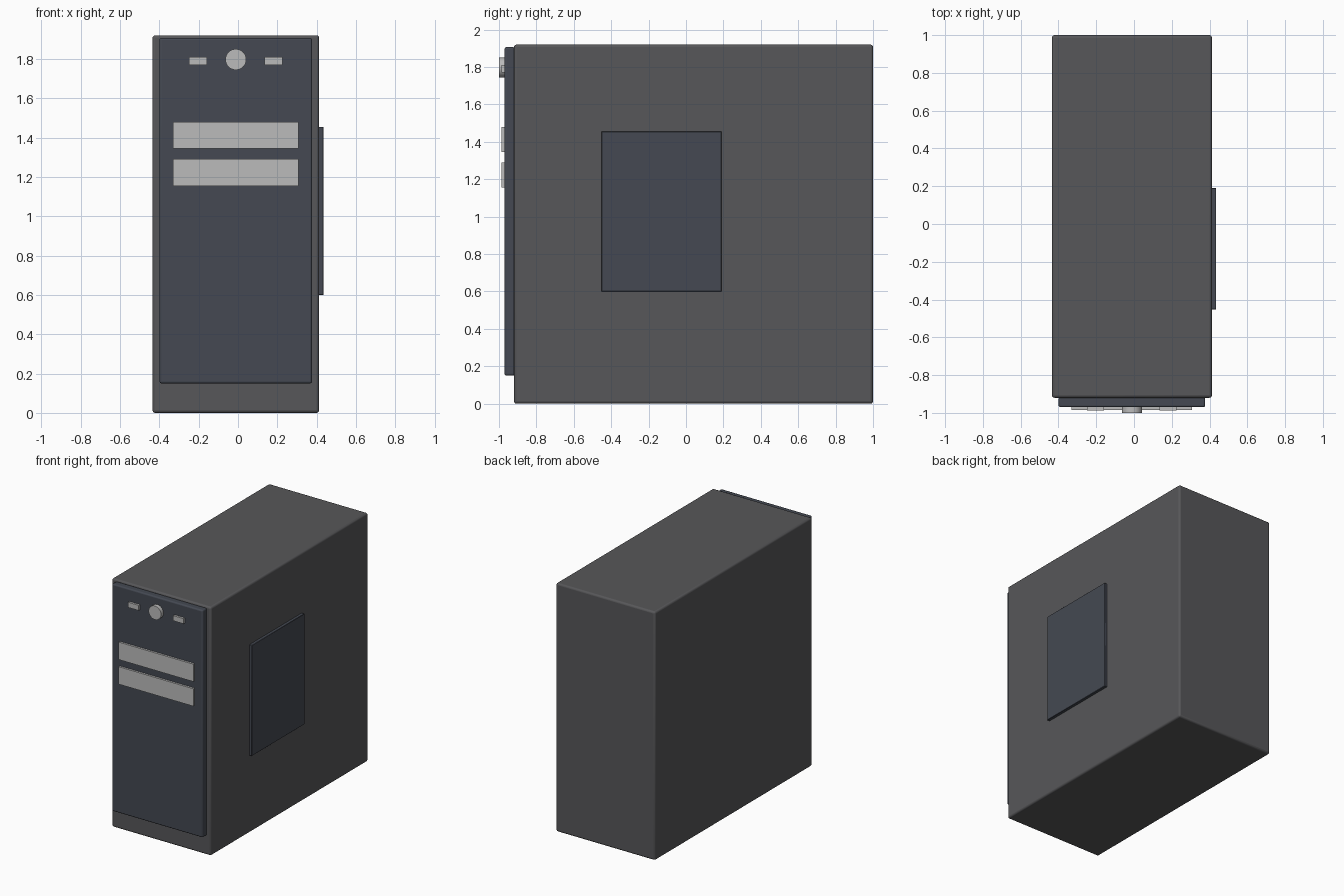
import bpy, math

if "Cube" in bpy.data.objects:
    bpy.data.objects.remove(bpy.data.objects["Cube"])


def material(name, rgb):
    m = bpy.data.materials.new(name)
    m.diffuse_color = (*rgb, 1)
    m.use_nodes = True
    m.node_tree.nodes["Principled BSDF"].inputs["Base Color"].default_value = m.diffuse_color
    return m


CASE = material("case_grey", (0.095, 0.095, 0.1))
PANEL = material("panel_slate", (0.058, 0.066, 0.085))
TRIM = material("trim_grey", (0.5, 0.5, 0.5))
CX = -0.011  # centre line of the case


def finish(ob, name, mat, bevel, segments):
    ob.name = name
    ob.data.materials.append(mat)
    if bevel:
        b = ob.modifiers.new("bevel", 'BEVEL')
        b.width, b.segments = bevel, segments
        bpy.ops.object.shade_smooth_by_angle(angle=math.radians(35))
    return ob


def box(name, x, y, z, mat, bevel=0.0, segments=3):
    bpy.ops.mesh.primitive_cube_add(
        size=1, location=[(a + b) / 2 for a, b in (x, y, z)])
    ob = bpy.context.object
    ob.scale = [b - a for a, b in (x, y, z)]
    bpy.ops.object.transform_apply(location=False, rotation=False, scale=True)
    return finish(ob, name, mat, bevel, segments)


# Main body, front fascia and side panel
box("case", (CX - 0.424, CX + 0.424), (-0.92, 1.0), (0.0, 1.92), CASE, 0.014)
box("front_panel", (CX - 0.388, CX + 0.388), (-0.97, -0.915), (0.15, 1.906), PANEL, 0.01)
box("side_panel", (0.40, 0.435), (-0.452, 0.19), (0.60, 1.455), PANEL, 0.002, 1)

# Drive bay covers
for i, z in enumerate((1.155, 1.345)):
    box(f"drive_bay_{i + 1}", (CX - 0.319, CX + 0.319), (-0.986, -0.96), (z, z + 0.135), TRIM)

# Small buttons either side of the power button
for side, s in (("left", -1), ("right", 1)):
    c = CX + s * 0.192
    box(f"button_{side}", (c - 0.045, c + 0.045), (-0.987, -0.96), (1.77, 1.81), TRIM)

# Round power button
bpy.ops.mesh.primitive_cylinder_add(
    vertices=32, radius=0.053, depth=0.04, location=(CX, -0.98, 1.797),
    rotation=(math.pi / 2, 0, 0))
finish(bpy.context.object, "power_button", TRIM, 0, 0)
bpy.ops.object.shade_smooth_by_angle(angle=math.radians(35))
